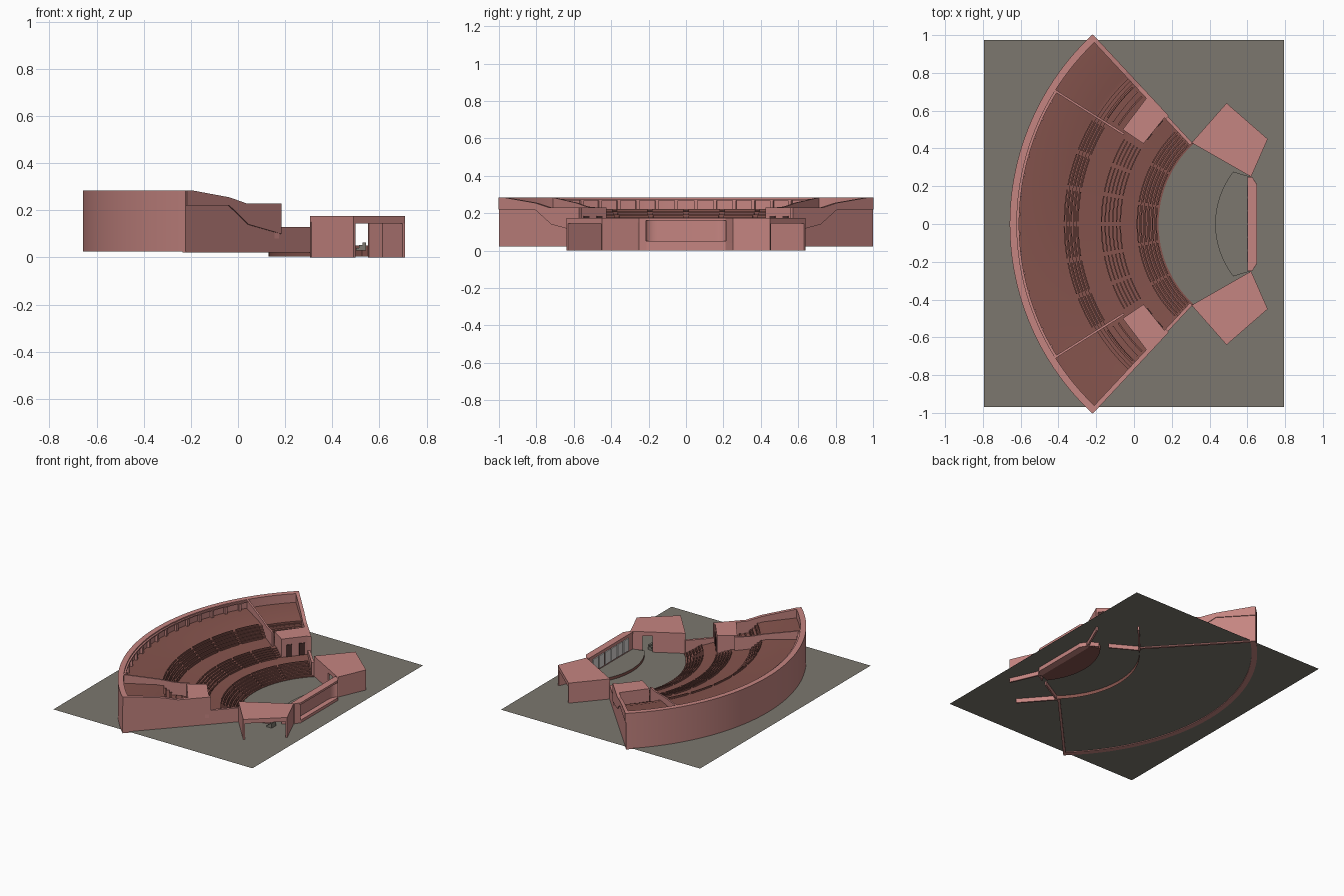
import bpy, bmesh, math

if "Cube" in bpy.data.objects:
    bpy.data.objects.remove(bpy.data.objects["Cube"])

CX = 0.71                       # centre of all seating arcs
END = math.radians(47)          # half angle of the whole bowl
PART = math.radians(32.3)       # angle of the inner partitions


def mat(name, rgb):
    m = bpy.data.materials.new(name)
    m.diffuse_color = (*rgb, 1)
    m.use_nodes = True
    m.node_tree.nodes["Principled BSDF"].inputs["Base Color"].default_value = m.diffuse_color
    return m


PINK = mat("pink_plaster", (0.56, 0.235, 0.22))
BROWN = mat("red_brown_seating", (0.235, 0.088, 0.074))
GREY = mat("warm_grey_ground", (0.2, 0.187, 0.158))
DARK = mat("dark_door", (0.07, 0.03, 0.028))
WHITE = mat("pale_panel", (0.7, 0.68, 0.66))


def finish(name, bm, m, smooth=False, up=False):
    """Turn a bmesh into a named object with one material."""
    bmesh.ops.recalc_face_normals(bm, faces=bm.faces[:])
    if up and sum(f.normal.z * f.calc_area() for f in bm.faces) < 0:
        bmesh.ops.reverse_faces(bm, faces=bm.faces[:])
    me = bpy.data.meshes.new(name)
    bm.to_mesh(me)
    bm.free()
    ob = bpy.data.objects.new(name, me)
    bpy.context.collection.objects.link(ob)
    me.materials.append(m)
    if smooth:
        bpy.context.view_layer.objects.active = ob
        ob.select_set(True)
        bpy.ops.object.shade_smooth_by_angle(angle=math.radians(25))
        ob.select_set(False)
    return ob


def polar(r, a):
    return CX - r * math.cos(a), r * math.sin(a)


def add_sweep(bm, prof, a0, a1, closed=True, n=40):
    """Sweep an (r, z) profile around the arc centre."""
    rings = []
    for i in range(n + 1):
        a = a0 + (a1 - a0) * i / n
        rings.append([bm.verts.new((*polar(r, a), z)) for r, z in prof])
    k = len(prof)
    for p, q in zip(rings, rings[1:]):
        for j in range(k if closed else k - 1):
            bm.faces.new((p[j], p[(j + 1) % k], q[(j + 1) % k], q[j]))
    if closed:
        bm.faces.new(rings[0])
        bm.faces.new(rings[-1][::-1])


def rect(r0, r1, z0, z1):
    return [(r0, z0), (r1, z0), (r1, z1), (r0, z1)]


def add_loft(bm, low, high):
    a = [bm.verts.new(p) for p in low]
    b = [bm.verts.new(p) for p in high]
    bm.faces.new(a)
    bm.faces.new(b)
    for i in range(len(a)):
        j = (i + 1) % len(a)
        bm.faces.new((a[i], a[j], b[j], b[i]))


def prism(name, pts, z0, z1, m, smooth=False):
    bm = bmesh.new()
    add_loft(bm, [(x, y, z0) for x, y in pts], [(x, y, z1) for x, y in pts])
    return finish(name, bm, m, smooth)


def wall(name, p, q, t, z0, z1, m):
    """Straight wall from p to q, thickness t to the left of its direction."""
    dx, dy = q[0] - p[0], q[1] - p[1]
    d = math.hypot(dx, dy)
    ox, oy = -dy / d * t, dx / d * t
    return prism(name, [p, q, (q[0] + ox, q[1] + oy), (p[0] + ox, p[1] + oy)], z0, z1, m)


def radial_wall(name, prof, a, t, s, m):
    """Wall along a radius with an (r, z) outline, thickened towards the middle."""
    ox, oy = -math.sin(a) * t, -math.cos(a) * t
    base = [(*polar(r, a), z) for r, z in prof]
    bm = bmesh.new()
    add_loft(bm, [(x, y * s, z) for x, y, z in base],
             [(x + ox, (y + oy) * s, z) for x, y, z in base])
    return finish(name, bm, m)


def mid(p, q, f):
    return p[0] + (q[0] - p[0]) * f, p[1] + (q[1] - p[1]) * f


# Ground slab
bm = bmesh.new()
for x, y in ((-0.795, -0.97), (0.795, -0.97), (0.795, 0.975), (-0.795, 0.975)):
    bm.verts.new((x, y, 0.03))
bm.faces.new(bm.verts[:])
finish("ground", bm, GREY, up=True)

# Stepped seating bowl: three banks of rows, walkways between, flat terrace on top
BANKS = [(0.58, 0.70, 0.035, 0.085, 6), (0.77, 0.89, 0.098, 0.13, 6), (0.995, 1.085, 0.145, 0.21, 5)]
prof = [(0.58, 0.005)]
for r0, r1, z0, z1, n in BANKS:
    for i in range(n):
        z = z0 + (z1 - z0) * i / (n - 1)
        prof += [(r0 + (r1 - r0) * i / n, z), (r0 + (r1 - r0) * (i + 1) / n, z)]
prof += [(1.10, 0.215), (1.335, 0.222)]
bm = bmesh.new()
add_sweep(bm, prof, -END, END, closed=False, n=64)
finish("seating_bowl", bm, BROWN, smooth=True, up=True)

# Bench rows split by aisles
bm = bmesh.new()
for b, (r0, r1, z0, z1, n) in enumerate(BANKS):
    half, parts = (END - 0.03, 5) if b == 0 else (PART - 0.02, 6)
    for i in range(n):
        z = z0 + (z1 - z0) * i / (n - 1)
        r = r0 + (r1 - r0) * (i + 0.45) / n
        for k in range(parts):
            a0 = -half + 2 * half * k / parts + 0.012
            a1 = -half + 2 * half * (k + 1) / parts - 0.012
            add_sweep(bm, rect(r, r + 0.007, z, z + 0.011), a0, a1, n=8)
finish("bench_rows", bm, BROWN, smooth=True)

# Curved rear wall and its inner piers
bm = bmesh.new()
add_sweep(bm, rect(1.33, 1.368, 0.025, 0.285), -END, END, n=64)
finish("rear_wall", bm, PINK, smooth=True)
bm = bmesh.new()
for k in range(14):
    a = (k - 6.5) / 6.5 * (PART - 0.05)
    add_sweep(bm, rect(1.312, 1.332, 0.215, 0.268), a - 0.007, a + 0.007, n=1)
add_sweep(bm, rect(1.318, 1.332, 0.268, 0.276), -PART, PART, n=40)
finish("rear_wall_piers", bm, PINK)

END_OUTLINE = [(0.587, 0.022), (1.366, 0.022), (1.366, 0.285), (1.335, 0.285), (1.10, 0.255),
               (0.997, 0.23), (0.777, 0.23), (0.777, 0.13), (0.587, 0.13)]
END_PANEL = [(1.366, 0.22), (1.366, 0.285), (1.335, 0.285), (1.10, 0.255), (0.997, 0.23),
             (0.777, 0.23), (0.777, 0.10), (0.98, 0.14), (1.10, 0.22)]
PARTITION = [(0.90, 0.10), (1.335, 0.20), (1.335, 0.284), (1.10, 0.255), (0.997, 0.235), (0.90, 0.23)]

for s, side in ((1, "back"), (-1, "front")):
    f = lambda *pts: [(x, y * s) for x, y in pts]
    # End wall with raised upper panel, and inner partition
    radial_wall(side + "_end_wall", END_OUTLINE, END, 0.018, s, PINK)
    radial_wall(side + "_end_panel", END_PANEL, END, -0.006, s, PINK)
    radial_wall(side + "_partition", PARTITION, PART, 0.012, s, PINK)
    # Control booth closing the side terrace
    booth = f((-0.06, 0.50), (0.05, 0.425), (0.175, 0.58), (0.065, 0.665))
    prism(side + "_booth", booth, 0.08, 0.23, PINK)
    p, q = booth[1], booth[2]
    for d, (u, v) in enumerate(((0.15, 0.35), (0.6, 0.8))):
        wall(f"{side}_booth_door_{d}", mid(p, q, u), mid(p, q, v), -0.005 * s, 0.10, 0.185, DARK)
    # Side terrace benches
    bm = bmesh.new()
    for i in range(4):
        r = 0.945 + i * 0.035
        z = 0.138 + max(0, r - 0.985) * 0.75
        a = sorted((s * (PART + 0.02), s * (END - 0.03)))
        add_sweep(bm, rect(r, r + 0.009, z, z + 0.014), *a, n=10)
    finish(side + "_terrace_benches", bm, BROWN, smooth=True)

    # Stage wing: roof slab, outer walls, stage wall with a doorway
    A, B, C, D = f((0.305, 0.43), (0.49, 0.64), (0.708, 0.45), (0.62, 0.25))
    prism(side + "_wing_roof", [A, B, C, D], 0.145, 0.175, PINK)
    wall(side + "_wing_audience_wall", A, B, -0.012 * s, 0.0, 0.15, PINK)
    wall(side + "_wing_outer_wall", C, D, -0.012 * s, 0.0, 0.15, PINK)
    wall(side + "_wing_stage_wall", A, mid(A, D, 0.6), 0.01 * s, 0.0, 0.15, PINK)
    wall(side + "_wing_stage_jamb", mid(A, D, 0.78), D, 0.01 * s, 0.0, 0.15, PINK)
    # Small steps inside the doorway
    for k in range(3):
        x = 0.50 + 0.014 * k
        prism(f"{side}_wing_step_{k}", f((x, 0.34), (x + 0.014, 0.34), (x + 0.014, 0.39), (x, 0.39)),
              0.03, 0.04 + 0.012 * k, GREY)

# Stage platform with curved front edge and grey deck
arc = [(0.88 - 0.45 * math.cos(t), 0.45 * math.sin(t))
       for t in [math.radians(-38 + 76 * i / 24) for i in range(25)]]
stage = prism("stage", arc + [(0.615, 0.25), (0.615, -0.25)], 0.005, 0.05, BROWN)
stage.data.materials.append(GREY)
for p in stage.data.polygons:
    p.material_index = 1 if p.normal.z > 0.5 else 0

# Stage back wall: curb, canopy beam and recessed wall with rounded ends
trim = [(0.60, -0.25), (0.625, -0.25), (0.65, -0.21), (0.65, 0.21), (0.625, 0.25), (0.60, 0.25)]
prism("stage_back_curb", trim, 0.0, 0.05, PINK)
prism("stage_back_beam", trim, 0.16, 0.175, PINK)
curve = []
for i in range(9):
    t = math.radians(90 * i / 8)
    curve.append((0.648 - 0.035 * math.sin(t), 0.215 - 0.06 * (1 - math.cos(t))))
outer = curve + [(x, -y) for x, y in reversed(curve)]
prism("stage_back_wall", [(0.603, 0.25), (0.625, 0.25)] + outer + [(0.625, -0.25), (0.603, -0.25)],
      0.04, 0.165, PINK, smooth=True)

# Pale panels on the stage side of the back wall
for k in range(6):
    y = -0.205 + k * 0.07
    prism(f"stage_panel_{k}", [(0.597, y), (0.604, y), (0.604, y + 0.06), (0.597, y + 0.06)],
          0.06, 0.15, WHITE)
